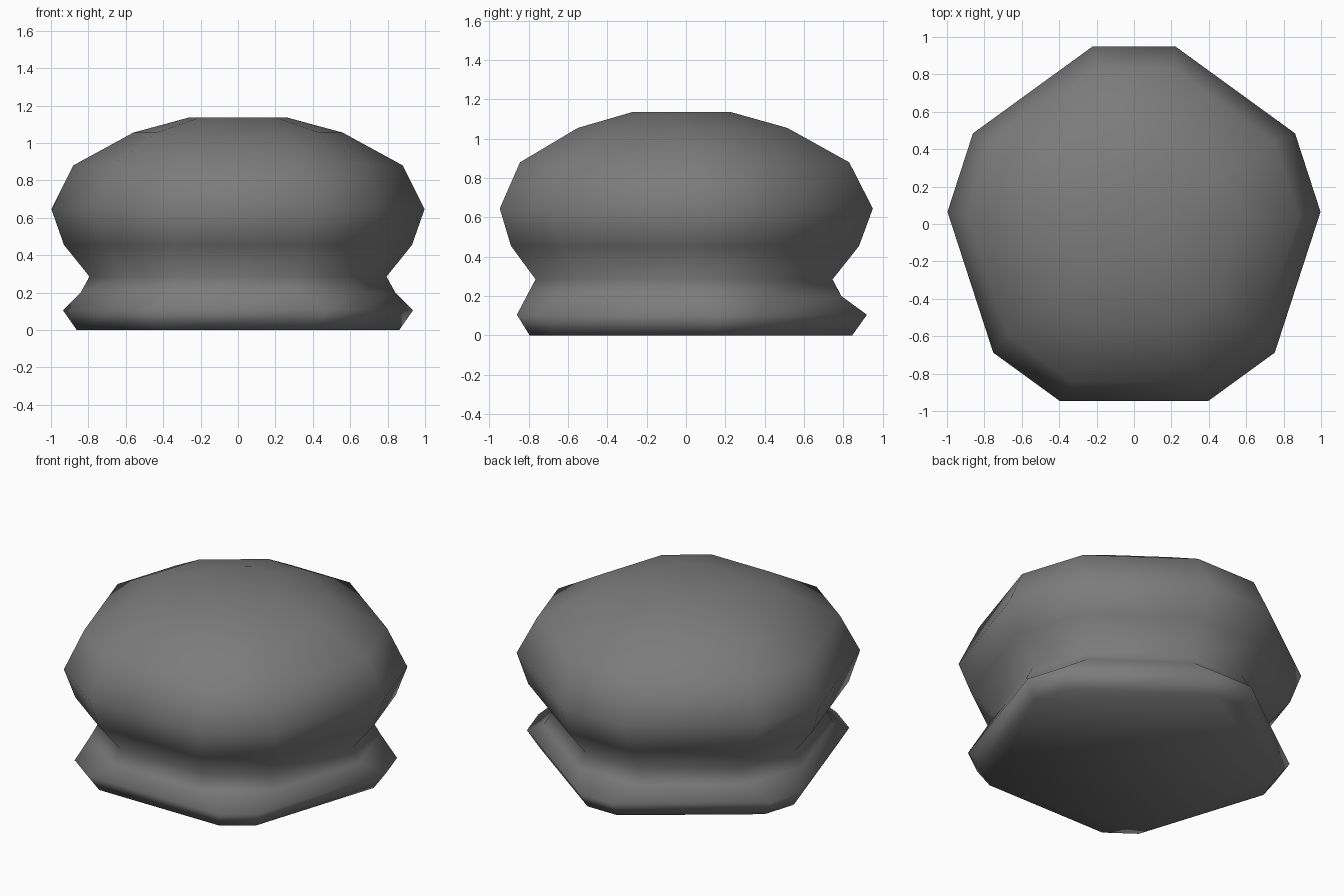
import bpy, bmesh, math

if "Cube" in bpy.data.objects:
    bpy.data.objects.remove(bpy.data.objects["Cube"])

# Rings of a pentagon with cut corners: height, side distance, corner distance
RINGS = [(0.0, 0.768, 0.872), (0.105, 0.833, 0.947), (0.20, 0.783, 0.817),
         (0.285, 0.738, 0.772), (0.455, 0.863, 0.907), (0.645, 0.92, 0.977),
         (0.88, 0.817, 0.857), (1.055, 0.523, 0.542), (1.135, 0.248, 0.257)]
CENTRE_Y = -0.027


def ring_points(z, side, corner):
    half = (side / math.cos(math.radians(36)) - corner) * math.tan(math.radians(54))
    for i in range(5):
        a = math.radians(90 + 72 * i)
        for s in (-half, half):
            yield (corner * math.cos(a) - s * math.sin(a),
                   corner * math.sin(a) + s * math.cos(a) + CENTRE_Y, z)


# Lofted body with flat caps
bm = bmesh.new()
loops = [[bm.verts.new(p) for p in ring_points(*r)] for r in RINGS]
for low, high in zip(loops, loops[1:]):
    for i in range(10):
        j = (i + 1) % 10
        bm.faces.new((low[i], low[j], high[j], high[i]))
bm.faces.new(loops[0][::-1])
bm.faces.new(loops[-1])
for f in bm.faces:
    f.smooth = True
mesh = bpy.data.meshes.new("cushion_body")
bm.to_mesh(mesh)
bm.free()

# Single grey colour
grey = bpy.data.materials.new("dark grey")
grey.diffuse_color = (0.2, 0.2, 0.2, 1)
grey.use_nodes = True
grey.node_tree.nodes["Principled BSDF"].inputs["Base Color"].default_value = grey.diffuse_color
mesh.materials.append(grey)
body = bpy.data.objects.new("cushion_body", mesh)
bpy.context.collection.objects.link(body)
